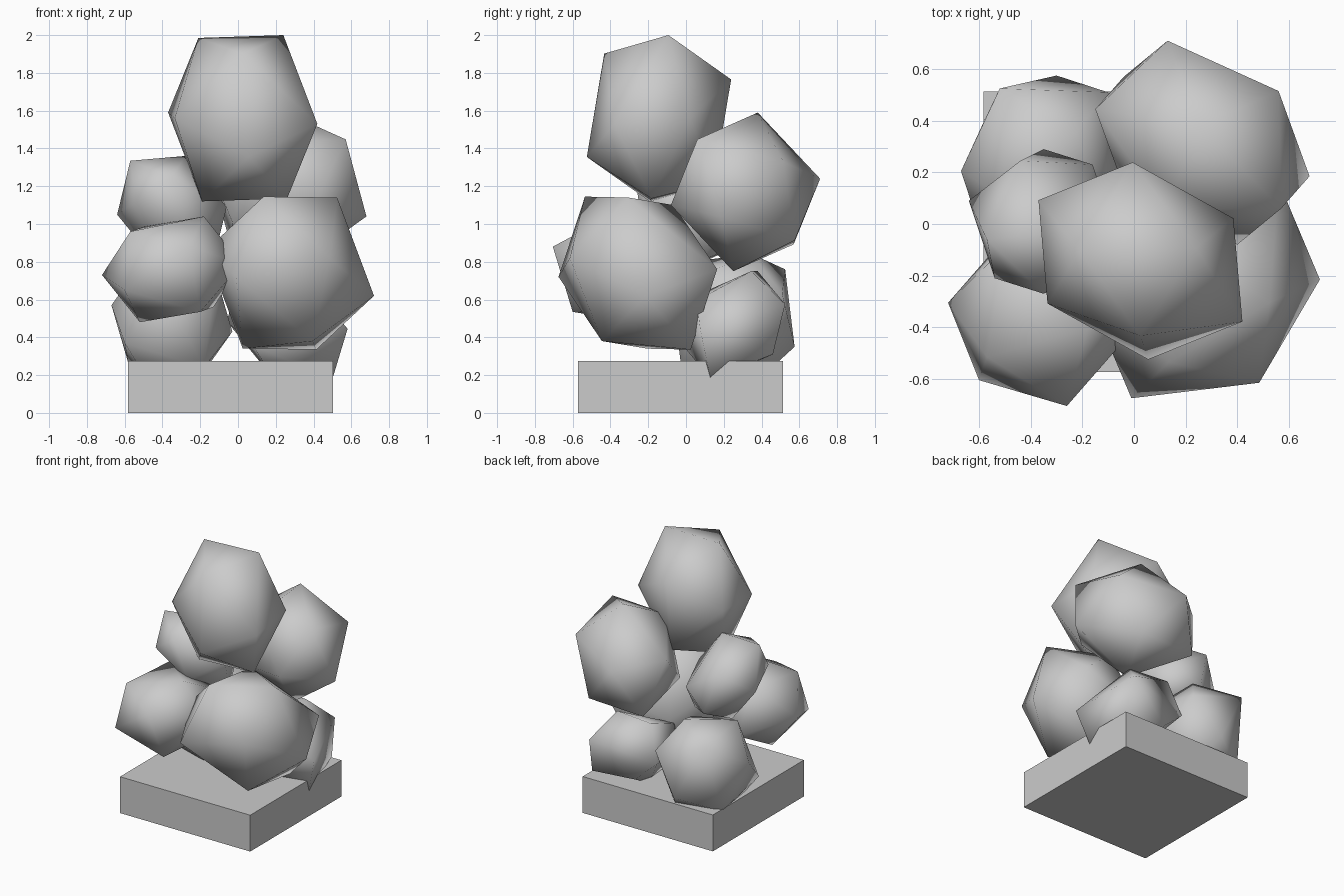
import bpy
import bmesh
from mathutils import Vector


def clump(name, centre, *corners):
    """Smooth twelve-cornered lump: six corners mirrored through its centre."""
    bm = bmesh.new()
    for c in corners:
        bm.verts.new(Vector(c))
        bm.verts.new(-Vector(c))
    bmesh.ops.convex_hull(bm, input=bm.verts[:])
    loose = [v for v in bm.verts if not v.link_faces]
    bmesh.ops.delete(bm, geom=loose, context='VERTS')
    bmesh.ops.recalc_face_normals(bm, faces=bm.faces[:])
    for f in bm.faces:
        f.smooth = True
    mesh = bpy.data.meshes.new(name)
    bm.to_mesh(mesh)
    bm.free()
    ob = bpy.data.objects.new(name, mesh)
    ob.location = centre
    bpy.context.collection.objects.link(ob)


# Square base block
bpy.ops.mesh.primitive_cube_add(size=1, location=(-0.04, -0.03, 0.137))
base = bpy.context.object
base.name = "base_block"
base.scale = (1.085, 1.085, 0.274)

# Foliage clumps: centre, then corners relative to it
clump("top_clump", (0.025, -0.143, 1.56),
      (0.03, -0.382, -0.205), (0.0, -0.29, 0.342), (0.395, -0.235, -0.03),
      (0.215, 0.05, 0.44), (-0.235, 0.04, 0.425), (0.36, 0.165, 0.0))
clump("upper_back_clump", (0.265, 0.315, 1.17),
      (0.305, -0.255, 0.278), (0.135, -0.395, -0.07), (0.415, -0.13, -0.13),
      (0.295, 0.20, 0.16), (-0.143, -0.26, 0.257), (-0.01, 0.065, 0.42))
clump("upper_left_clump", (-0.35, 0.01, 1.07),
      (-0.29, 0.08, -0.02), (-0.22, -0.07, 0.265), (0.07, -0.04, 0.29),
      (0.19, 0.22, -0.05), (0.0, 0.28, -0.18), (-0.09, 0.235, 0.12))
clump("front_right_clump", (0.275, -0.255, 0.74),
      (-0.12, 0.19, 0.36), (0.25, -0.05, 0.40), (0.445, 0.04, -0.12),
      (-0.285, -0.42, -0.02), (0.21, -0.36, 0.08), (-0.14, -0.28, 0.405))
clump("front_left_clump", (-0.35, -0.345, 0.76),
      (0.09, -0.36, 0.12), (-0.25, -0.26, -0.11), (-0.22, -0.17, 0.20),
      (-0.37, 0.04, -0.03), (0.17, -0.06, 0.28), (0.15, -0.255, -0.225))
clump("low_back_left_clump", (-0.35, 0.25, 0.50),
      (0.05, 0.325, -0.15), (-0.17, 0.275, 0.26), (-0.32, -0.045, 0.07),
      (-0.23, 0.15, -0.24), (0.25, 0.26, 0.13), (0.12, 0.10, 0.34),
      (-0.15, -0.15, 0.31))
clump("low_back_right_clump", (0.26, 0.255, 0.465),
      (0.24, -0.125, -0.285), (0.32, -0.18, -0.02), (0.18, 0.27, 0.11),
      (0.07, 0.09, 0.285), (0.20, 0.205, -0.155), (0.15, -0.20, 0.13))
